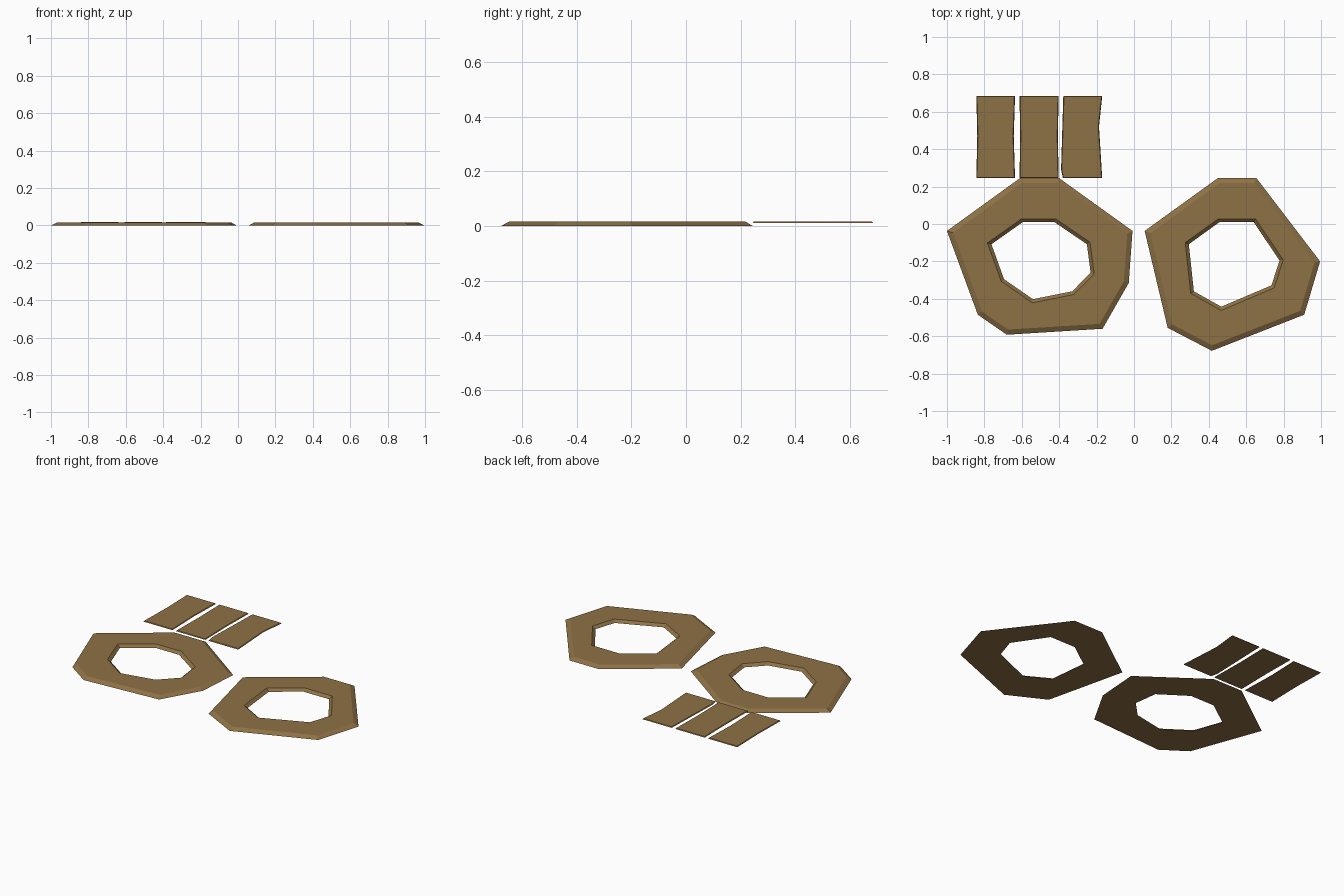
import bpy, bmesh
from mathutils import Vector

if "Cube" in bpy.data.objects:
    bpy.data.objects.remove(bpy.data.objects["Cube"])

mat = bpy.data.materials.new("ochre")
mat.diffuse_color = (0.27, 0.165, 0.06, 1)
mat.use_nodes = True
mat.node_tree.nodes["Principled BSDF"].inputs["Base Color"].default_value = mat.diffuse_color


def inset(pts, d):
    """Offset a clockwise outline inward by d, with mitred corners."""
    pts = [Vector(p) for p in pts]
    out = []
    for i, p in enumerate(pts):
        a = (p - pts[i - 1]).normalized()
        b = (pts[(i + 1) % len(pts)] - p).normalized()
        n1, n2 = Vector((a.y, -a.x)), Vector((b.y, -b.x))
        out.append(p + (n1 + n2) * d / (1 + n1.dot(n2)))
    return out


def finish(bm, name):
    bmesh.ops.recalc_face_normals(bm, faces=bm.faces)
    me = bpy.data.meshes.new(name)
    bm.to_mesh(me)
    bm.free()
    me.materials.append(mat)
    ob = bpy.data.objects.new(name, me)
    bpy.context.collection.objects.link(ob)


def loop(bm, pts, z):
    return [bm.verts.new((p[0], p[1], z)) for p in pts]


def ring(name, outer, hole, h, bevel):
    # matching loops: outer base, outer top, hole top, hole base
    bm = bmesh.new()
    loops = [loop(bm, outer, 0), loop(bm, inset(outer, bevel), h),
             loop(bm, inset(hole, -0.018), h), loop(bm, hole, 0)]
    n = len(outer)
    for k in range(4):
        a, b = loops[k], loops[(k + 1) % 4]
        for i in range(n):
            j = (i + 1) % n
            bm.faces.new((a[i], a[j], b[j], b[i]))
    finish(bm, name)


def tile(name, pts, z0, z1):
    bm = bmesh.new()
    a, b = loop(bm, pts, z0), loop(bm, inset(pts, 0.004), z1)
    n = len(pts)
    bm.faces.new(a)
    bm.faces.new(b)
    for i in range(n):
        j = (i + 1) % n
        bm.faces.new((a[i], a[j], b[j], b[i]))
    finish(bm, name)


# Two faceted flat rings
ring("left_ring",
     [(-.61, .245), (-.40, .245), (-.008, -.037), (-.028, -.315),
      (-.168, -.56), (-.68, -.592), (-.835, -.485), (-1, -.037)],
     [(-.595, .01), (-.425, .01), (-.252, -.108), (-.232, -.26),
      (-.33, -.36), (-.54, -.402), (-.695, -.295), (-.762, -.108)],
     0.016, 0.027)
ring("right_ring",
     [(.448, .245), (.655, .245), (.995, -.20), (.91, -.485),
      (.416, -.678), (.18, -.555), (.057, -.037)],
     [(.457, .01), (.64, .01), (.778, -.195), (.735, -.328),
      (.467, -.442), (.32, -.36), (.293, -.108)],
     0.016, 0.027)

# Three thin tiles behind the left ring, with slightly waisted sides
for name, pts in (
    ("tile_left", [(-.843, .685), (-.636, .685), (-.643, .47), (-.636, .245),
                   (-.843, .245), (-.838, .47)]),
    ("tile_middle", [(-.612, .685), (-.403, .685), (-.407, .47),
                     (-.403, .245), (-.612, .245), (-.609, .47)]),
    ("tile_right", [(-.378, .685), (-.17, .685), (-.187, .52), (-.17, .245),
                    (-.38, .245), (-.39, .29)]),
):
    tile(name, pts, 0.012, 0.017)
